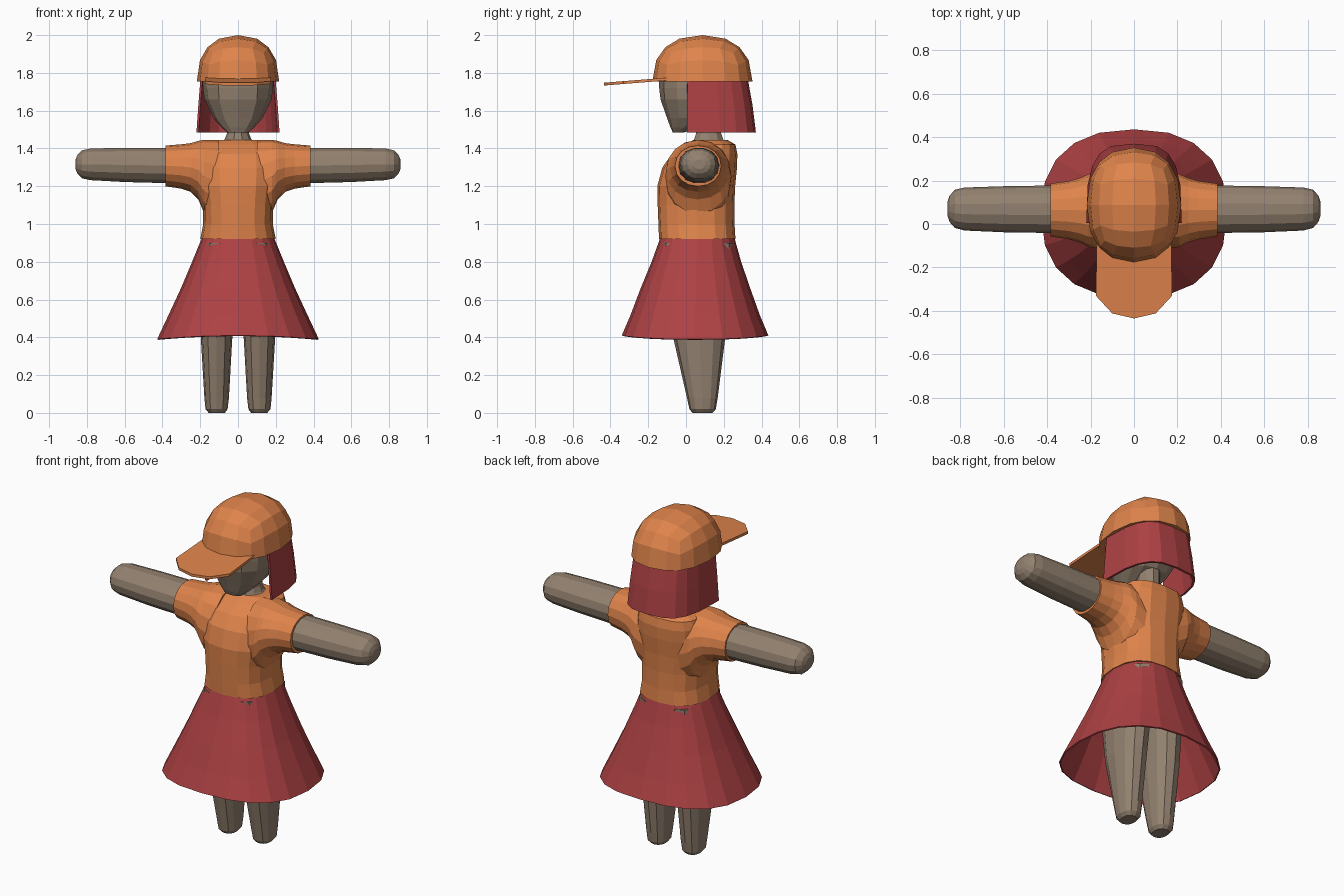
import bpy, bmesh, math
from mathutils import Vector

cube = bpy.data.objects.get("Cube")
if cube:
    bpy.data.objects.remove(cube, do_unlink=True)


def material(name, color):
    m = bpy.data.materials.new(name)
    m.use_nodes = True
    m.diffuse_color = (*color, 1)
    bsdf = m.node_tree.nodes["Principled BSDF"]
    bsdf.inputs["Base Color"].default_value = (*color, 1)
    bsdf.inputs["Roughness"].default_value = 0.8
    return m


orange = material("orange_cloth", (0.74, 0.23, 0.07))
red = material("dark_red", (0.42, 0.053, 0.057))
skin = material("taupe_skin", (0.29, 0.22, 0.16))


def finish(name, bm, mat, mirror=False, thickness=0):
    bmesh.ops.recalc_face_normals(bm, faces=bm.faces)
    mesh = bpy.data.meshes.new(name)
    bm.to_mesh(mesh)
    bm.free()
    mesh.materials.append(mat)
    obj = bpy.data.objects.new(name, mesh)
    bpy.context.scene.collection.objects.link(obj)
    if thickness:
        mod = obj.modifiers.new("Thickness", "SOLIDIFY")
        mod.thickness = thickness
        mod.offset = -1
    if mirror:
        obj.modifiers.new("Mirror", "MIRROR")
    return obj


def rounded(angle, p):
    """Point on a unit superellipse."""
    c, s = math.cos(angle), math.sin(angle)
    return (math.copysign(abs(c) ** (2 / p), c), math.copysign(abs(s) ** (2 / p), s))


def loft(rings, sides, p=2.0, axis="z", caps=True, arc=None):
    """Skin rings given as (position, min a, max a, min b, max b) along an axis.
    With arc set, only that span of angles is skinned."""
    bm = bmesh.new()
    start, span = arc or (0, math.tau)
    count = sides + 1 if arc else sides
    rows = []
    for t, a0, a1, b0, b1 in rings:
        row = []
        for i in range(count):
            u, v = rounded(start + span * i / sides, p)
            a = (a0 + a1) / 2 + u * (a1 - a0) / 2
            b = (b0 + b1) / 2 + v * (b1 - b0) / 2
            row.append(bm.verts.new((a, b, t) if axis == "z" else (t, a, b)))
        rows.append(row)
    for low, high in zip(rows, rows[1:]):
        for i in range(sides):
            j = (i + 1) % count
            bm.faces.new((low[i], low[j], high[j], high[i]))
    if caps:
        bm.faces.new(rows[0])
        bm.faces.new(rows[-1])
    return bm


def upright(rings):
    """Rings symmetric in x, from (z, half width, front y, back y)."""
    return [(z, -w, w, f, b) for z, w, f, b in rings]


# Legs
legs = loft([(0.0, 0.07, 0.155, 0.035, 0.14),
             (0.02, 0.055, 0.172, 0.018, 0.158),
             (0.08, 0.048, 0.178, 0.005, 0.168),
             (0.40, 0.03, 0.197, -0.068, 0.208),
             (0.70, 0.012, 0.2, -0.11, 0.24),
             (0.90, 0.005, 0.19, -0.13, 0.25)], 12, 2.3)
finish("legs", legs, skin, mirror=True)

# Skirt, with a hem that dips slightly at the sides
skirt = loft(upright([(0.925, 0.192, -0.137, 0.257),
                      (0.80, 0.243, -0.182, 0.292),
                      (0.66, 0.302, -0.24, 0.34),
                      (0.52, 0.367, -0.293, 0.39),
                      (0.41, 0.428, -0.34, 0.436)]), 20, 2.4, caps=False)
for v in skirt.verts:
    if v.co.z < 0.45:
        v.co.z -= 0.02 * (v.co.x / 0.43) ** 2
finish("skirt", skirt, red, thickness=0.008)

# Shirt body and flared sleeves
body = loft(upright([(0.92, 0.2, -0.143, 0.262),
                     (1.0, 0.184, -0.146, 0.257),
                     (1.1, 0.186, -0.15, 0.256),
                     (1.2, 0.2, -0.152, 0.26),
                     (1.3, 0.205, -0.125, 0.27),
                     (1.37, 0.2, -0.075, 0.272),
                     (1.42, 0.18, -0.005, 0.262),
                     (1.445, 0.13, 0.04, 0.22)]), 16, 2.6)
finish("shirt_body", body, orange)
sleeves = loft([(0.1, -0.1, 0.24, 0.99, 1.446),
                (0.18, -0.11, 0.24, 1.06, 1.446),
                (0.21, -0.105, 0.23, 1.13, 1.44),
                (0.25, -0.085, 0.212, 1.17, 1.428),
                (0.3, -0.07, 0.198, 1.187, 1.422),
                (0.385, -0.058, 0.186, 1.2, 1.415)], 16, 2.1, axis="x")
finish("shirt_sleeves", sleeves, orange, mirror=True)

# Arms with rounded ends
arms = loft([(0.34, -0.042, 0.178, 1.213, 1.405),
             (0.6, -0.038, 0.174, 1.22, 1.405),
             (0.78, -0.03, 0.168, 1.23, 1.402),
             (0.825, -0.018, 0.158, 1.24, 1.392),
             (0.85, 0.01, 0.13, 1.265, 1.367),
             (0.86, 0.04, 0.1, 1.29, 1.342)], 14, 2.1, axis="x")
finish("arms", arms, skin, mirror=True)

# Neck and head
neck = loft(upright([(1.42, 0.11, 0.03, 0.22),
                     (1.45, 0.07, 0.04, 0.2),
                     (1.48, 0.058, 0.05, 0.19),
                     (1.62, 0.058, 0.05, 0.19)]), 10)
finish("neck", neck, skin)
head = loft(upright([(1.485, 0.055, -0.07, -0.01),
                     (1.51, 0.085, -0.082, 0.06),
                     (1.56, 0.13, -0.1, 0.19),
                     (1.66, 0.178, -0.135, 0.27),
                     (1.72, 0.186, -0.142, 0.29),
                     (1.79, 0.186, -0.142, 0.29)]), 12, 2.4)
finish("head", head, skin)

# Hair, a sheet wrapped round the sides and back
hair = loft(upright([(1.485, 0.22, -0.36, 0.37),
                     (1.63, 0.21, -0.34, 0.352),
                     (1.78, 0.198, -0.31, 0.325)]),
            10, 3.2, caps=False, arc=(0, math.pi))
finish("hair", hair, red, thickness=0.012)

# Cap dome, the upper half of a rounded cube
dome = bmesh.new()
bmesh.ops.create_cube(dome, size=2)
bmesh.ops.subdivide_edges(dome, edges=dome.edges[:], cuts=3, use_grid_fill=True)
bmesh.ops.delete(dome, geom=[v for v in dome.verts if v.co.z < -0.01], context="VERTS")
for v in dome.verts:
    size = sum(abs(c) ** 2.3 for c in v.co) ** (1 / 2.3)
    p = v.co / size
    v.co = Vector((p.x * 0.218, 0.087 + p.y * 0.265, 1.755 + p.z * 0.245))
bmesh.ops.holes_fill(dome, edges=[e for e in dome.edges if e.is_boundary])
finish("cap_dome", dome, orange)

# Cap brim, an outline sloping down toward the front
outline = [(0.17, -0.02), (0.176, -0.33), (0.1, -0.412), (0, -0.435),
           (-0.1, -0.412), (-0.176, -0.33), (-0.17, -0.02)]
brim = bmesh.new()
base = brim.faces.new([brim.verts.new((x, y, 1.733 + 0.08 * (y + 0.435))) for x, y in outline])
top = bmesh.ops.extrude_face_region(brim, geom=[base])["geom"]
for v in top:
    if isinstance(v, bmesh.types.BMVert):
        v.co.z += 0.015
finish("cap_brim", brim, orange)
